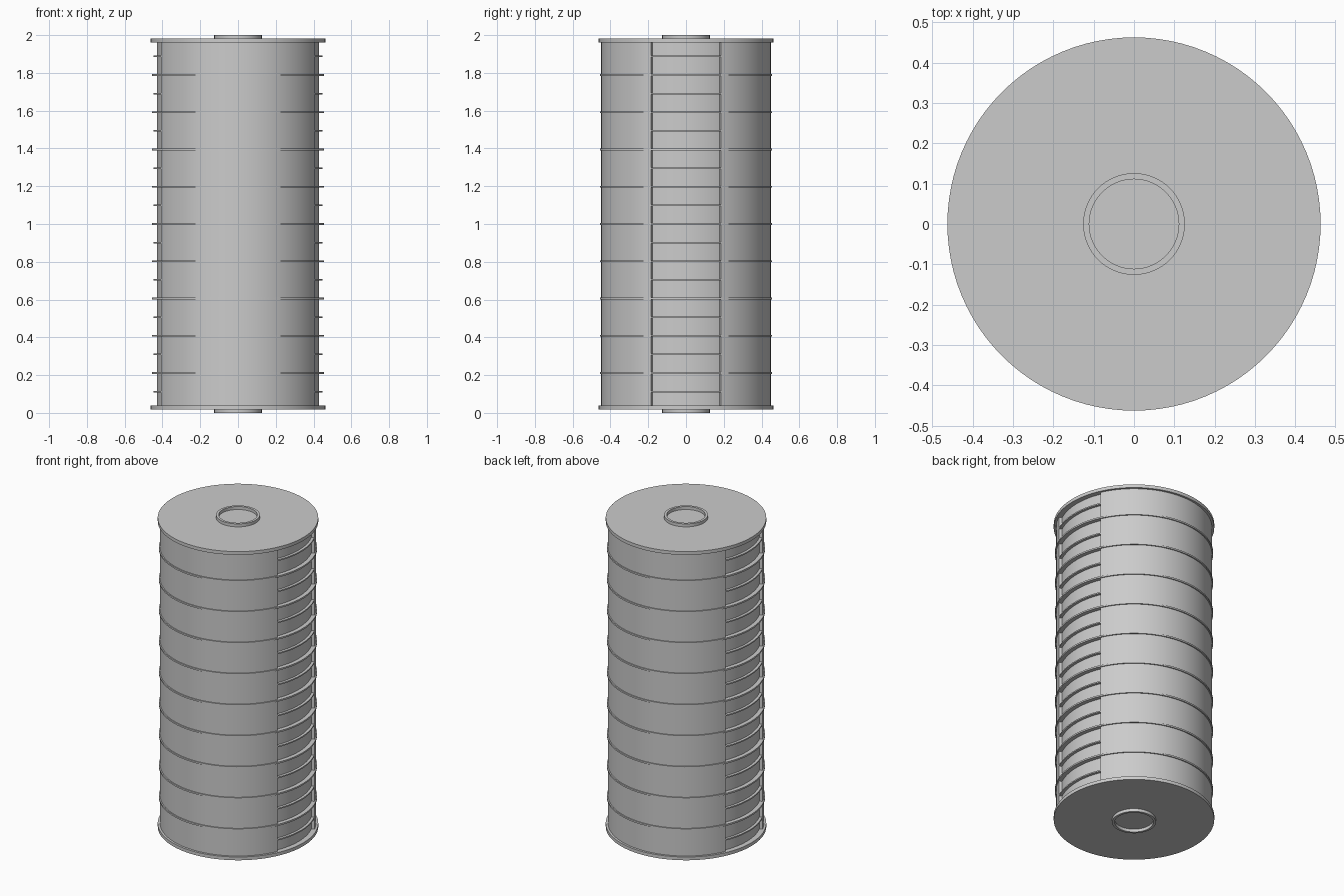
import bpy, bmesh
from math import cos, sin, radians, pi

if "Cube" in bpy.data.objects:
    bpy.data.objects.remove(bpy.data.objects["Cube"])

H0, H1 = 0.04, 1.96      # drum between the end plates
SLOT = 24.5              # half angle of each side slot, degrees
PITCH = 0.1973           # spacing of the bands


def finish(name, bm):
    bmesh.ops.recalc_face_normals(bm, faces=bm.faces)
    me = bpy.data.meshes.new(name)
    bm.to_mesh(me)
    bm.free()
    ob = bpy.data.objects.new(name, me)
    bpy.context.collection.objects.link(ob)
    bpy.context.view_layer.objects.active = ob
    ob.select_set(True)
    bpy.ops.object.shade_smooth_by_angle(angle=radians(30))
    ob.select_set(False)
    return ob


def cylinder(name, r, z0, z1, n=96):
    bm = bmesh.new()
    bmesh.ops.create_cone(bm, cap_ends=True, segments=n, radius1=r, radius2=r, depth=z1 - z0)
    bmesh.ops.translate(bm, verts=bm.verts, vec=(0, 0, (z0 + z1) / 2))
    return finish(name, bm)


def sweep(name, r0, r1, z0, z1, a0=0, a1=360, n=96):
    """Rectangular section swept about z, full ring or arc."""
    bm = bmesh.new()
    full = a1 - a0 >= 360
    rows = []
    for i in range(n if full else n + 1):
        a = radians(a0 + (a1 - a0) * i / n)
        rows.append([bm.verts.new((r * cos(a), r * sin(a), z))
                     for r, z in ((r0, z0), (r1, z0), (r1, z1), (r0, z1))])
    for i in range(n):
        p, q = rows[i], rows[(i + 1) % len(rows)]
        for k in range(4):
            m = (k + 1) % 4
            bm.faces.new((p[k], p[m], q[m], q[k]))
    if not full:
        bm.faces.new(rows[0])
        bm.faces.new(rows[-1])
    return finish(name, bm)


# Inner drum, visible in the slots
cylinder("inner_drum", 0.43, H0, H1)

# Two outer shells leaving a slot on each x side
for side, a in (("back", 0), ("front", 180)):
    sweep(side + "_shell", 0.43, 0.449, H0, H1, a + SLOT, a + 180 - SLOT, 48)

# Full bands around the drum
for k in range(-4, 5):
    z = 1 + k * PITCH
    sweep("band", 0.43, 0.456, z - 0.005, z + 0.005)

# Short ribs inside the slots
for k in range(10):
    z = 1 + (k - 4.5) * PITCH
    for a in (0, 180):
        sweep("slot_rib", 0.43, 0.447, z - 0.004, z + 0.004, a - SLOT, a + SLOT, 16)

# End plates and hub rims
for side, z0, z1, h0, h1 in (("bottom", 0.019, 0.04, 0, 0.019), ("top", 1.96, 1.981, 1.981, 2.0)):
    cylinder(side + "_plate", 0.4625, z0, z1)
    sweep(side + "_hub_rim", 0.111, 0.126, h0, h1, n=64)
